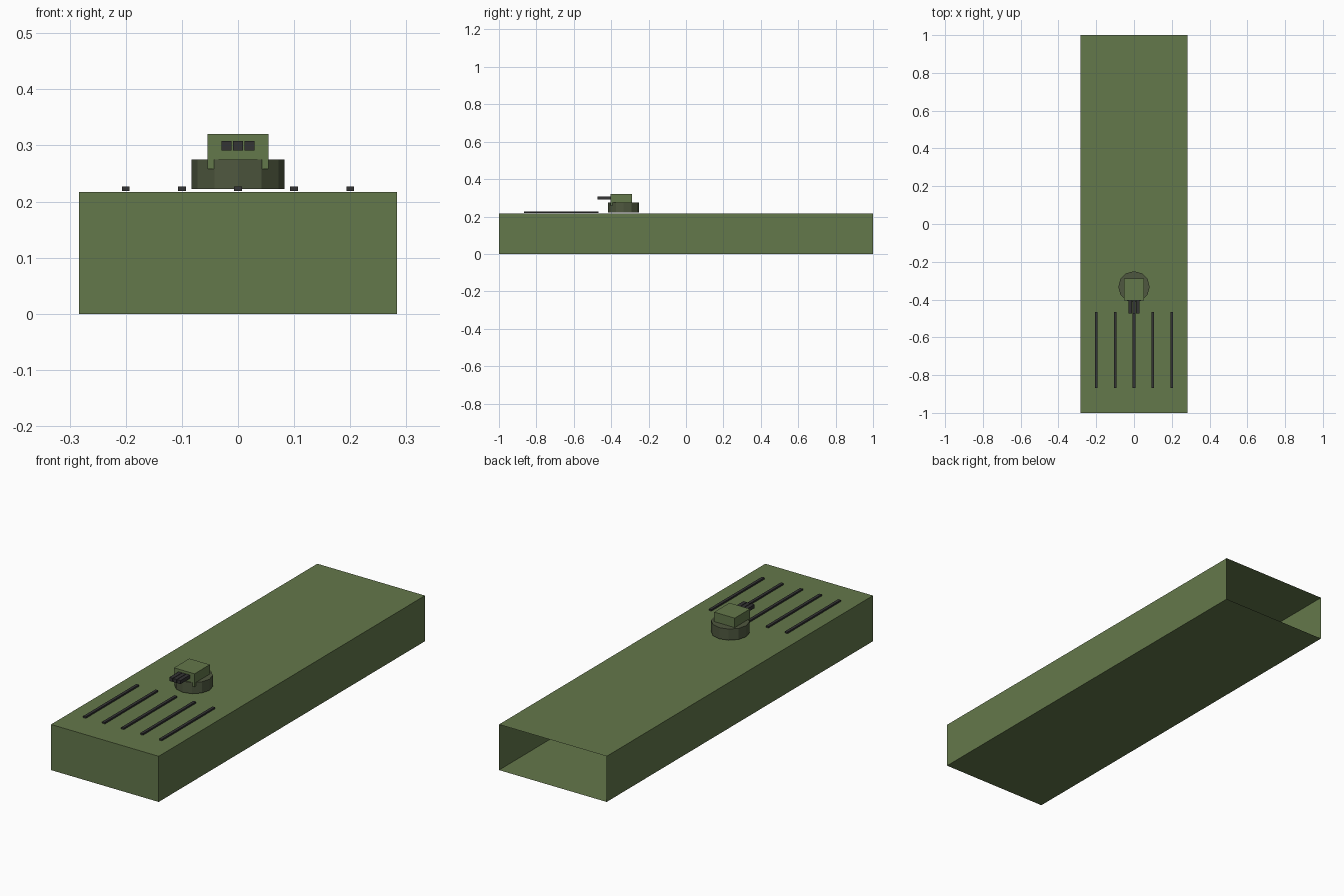
import bpy, bmesh
from mathutils import Matrix, Vector

if "Cube" in bpy.data.objects:
    bpy.data.objects.remove(bpy.data.objects["Cube"])


def material(name, rgb):
    m = bpy.data.materials.new(name)
    m.diffuse_color = (*rgb, 1.0)
    m.use_nodes = True
    m.node_tree.nodes["Principled BSDF"].inputs["Base Color"].default_value = m.diffuse_color
    return m


green = material("olive green", (0.127, 0.188, 0.070))
dark_green = material("dark olive", (0.078, 0.097, 0.050))
black = material("charcoal", (0.033, 0.033, 0.033))


def finish(name, bm, mat):
    me = bpy.data.meshes.new(name)
    bm.to_mesh(me)
    bm.free()
    me.materials.append(mat)
    ob = bpy.data.objects.new(name, me)
    bpy.context.scene.collection.objects.link(ob)
    return ob


def box(name, lo, hi, mat, open_back=False):
    lo, hi = Vector(lo), Vector(hi)
    bm = bmesh.new()
    bmesh.ops.create_cube(bm, size=1, matrix=Matrix.Translation((lo + hi) / 2)
                          @ Matrix.Diagonal((*(hi - lo), 1)))
    if open_back:
        bm.normal_update()
        back = [f for f in bm.faces if f.normal.y > 0.9]
        bmesh.ops.delete(bm, geom=back, context='FACES_ONLY')
    return finish(name, bm, mat)


# hull: thin shell, open at the rear
box("hull", (-0.283, -1, 0), (0.283, 1, 0.217), green, open_back=True)

# deck strips
for i in range(5):
    x = -0.2 + 0.1 * i
    box(f"deck_strip_{i + 1}", (x - 0.007, -0.867, 0.219), (x + 0.007, -0.467, 0.2265), black)

# round turret base, floating just above the deck
bm = bmesh.new()
bmesh.ops.create_cone(bm, cap_ends=True, segments=12, radius1=0.083, radius2=0.083,
                      depth=0.053, matrix=Matrix.Translation((0, -0.333, 0.2487)))
finish("turret_base", bm, dark_green)

# turret housing
box("turret_housing", (-0.054, -0.404, 0.258), (0.054, -0.289, 0.32), green)

# three barrels
for i in (-1, 0, 1):
    x = 0.0205 * i
    box(f"barrel_{i + 2}", (x - 0.009, -0.474, 0.291), (x + 0.009, -0.394, 0.308), black)
